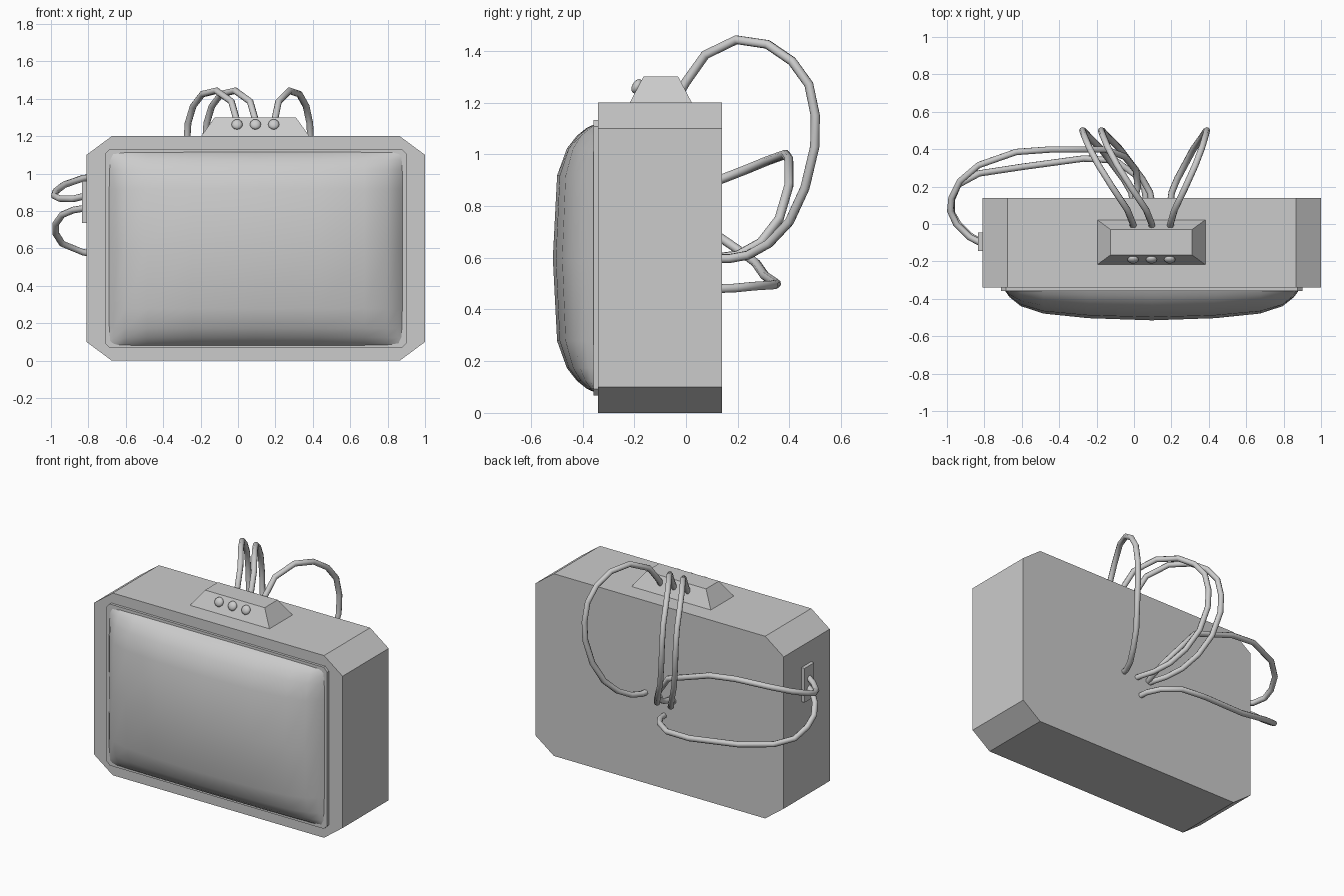
import bpy, bmesh, math
from mathutils import Vector

if "Cube" in bpy.data.objects:
    bpy.data.objects.remove(bpy.data.objects["Cube"])

CX, CZ = 0.095, 0.6  # centre of the cabinet front


def make(name, bm, angle=None):
    bmesh.ops.recalc_face_normals(bm, faces=bm.faces)
    me = bpy.data.meshes.new(name)
    bm.to_mesh(me)
    bm.free()
    ob = bpy.data.objects.new(name, me)
    bpy.context.collection.objects.link(ob)
    if angle:
        shade(ob, angle)
    return ob


def shade(ob, angle):
    bpy.ops.object.select_all(action='DESELECT')
    ob.select_set(True)
    bpy.context.view_layer.objects.active = ob
    bpy.ops.object.shade_smooth_by_angle(angle=math.radians(angle))


def loft(name, loops):
    """Closed solid through a list of equal-length loops."""
    bm = bmesh.new()
    rings = [[bm.verts.new(p) for p in loop] for loop in loops]
    for a, b in zip(rings, rings[1:]):
        for i in range(len(a)):
            j = (i + 1) % len(a)
            bm.faces.new((a[i], a[j], b[j], b[i]))
    bm.faces.new(rings[0])
    bm.faces.new(rings[-1])
    return make(name, bm)


def cut_rect(hw, hh, cx, cz, y):
    """Rectangle in the XZ plane with chamfered corners."""
    pts = [(hw, cz - hh), (hw, hh - cz), (hw - cx, hh), (cx - hw, hh),
           (-hw, hh - cz), (-hw, cz - hh), (cx - hw, -hh), (hw - cx, -hh)]
    pts = [(hw, -(hh - cz)), (hw, hh - cz), (hw - cx, hh), (-(hw - cx), hh),
           (-hw, hh - cz), (-hw, -(hh - cz)), (-(hw - cx), -hh), (hw - cx, -hh)]
    return [(CX + x, y, CZ + z) for x, z in pts]


def rect(x0, x1, y0, y1, z):
    return [(x0, y0, z), (x1, y0, z), (x1, y1, z), (x0, y1, z)]


# cabinet with chamfered corners, thin raised rim
loft("cabinet", [cut_rect(0.905, 0.6, 0.135, 0.1, y) for y in (-0.34, 0.14)])
loft("screen_rim", [cut_rect(0.805, 0.532, 0.025, 0.025, -0.33),
                    cut_rect(0.805, 0.532, 0.025, 0.025, -0.357)])

# bulging screen: product of a horizontal and a vertical profile
px = [(0, 0), (0.03, 0.25), (0.09, 0.54), (0.21, 0.78), (0.45, 0.93), (0.79, 1)]
pz = [(0, 0), (0.015, 0.2), (0.045, 0.43), (0.095, 0.67), (0.2, 0.9), (0.52, 1)]


def mirrored(profile):
    half = profile[-1][0]
    left = [(d - half, h) for d, h in profile]
    return left + [(-d, h) for d, h in reversed(left[:-1])]


bm = bmesh.new()
grid = [[bm.verts.new((CX + x, -0.35 - 0.165 * hx * hz, CZ - 0.002 + z))
         for z, hz in mirrored(pz)] for x, hx in mirrored(px)]
for a, b in zip(grid, grid[1:]):
    for i in range(len(a) - 1):
        bm.faces.new((a[i], b[i], b[i + 1], a[i + 1]))
border = [e for e in bm.edges if e.is_boundary]
bmesh.ops.contextual_create(bm, geom=border)
screen = make("screen", bm, 60)

# control box on top
loft("control_box", [rect(-0.2, 0.385, -0.22, 0.025, 1.195),
                     rect(-0.125, 0.31, -0.165, -0.03, 1.3)])

# three domed buttons on the sloping front
for i in range(3):
    bm = bmesh.new()
    bmesh.ops.create_uvsphere(bm, u_segments=12, v_segments=8, radius=0.03)
    bmesh.ops.scale(bm, vec=(1, 1, 0.6), verts=bm.verts)
    b = make("button_%d" % (i + 1), bm, 60)
    b.location = (-0.005 + 0.098 * i, -0.19, 1.263)
    b.rotation_euler = (math.radians(62), 0, 0)

# socket plate on the left side
loft("socket_plate", [rect(-0.833, -0.805, -0.145, -0.045, z) for z in (0.735, 0.96)])


def cable(name, pts):
    cu = bpy.data.curves.new(name, 'CURVE')
    cu.dimensions = '3D'
    cu.bevel_depth = 0.018
    cu.bevel_resolution = 2
    cu.use_fill_caps = True
    sp = cu.splines.new('POLY')
    sp.points.add(len(pts) - 1)
    for p, co in zip(sp.points, pts):
        p.co = (*co, 1)
    ob = bpy.data.objects.new(name, cu)
    bpy.context.collection.objects.link(ob)
    bpy.ops.object.select_all(action='DESELECT')
    ob.select_set(True)
    bpy.context.view_layer.objects.active = ob
    bpy.ops.object.convert(target='MESH')
    shade(bpy.context.object, 50)


# three cables looping from the control box to the back: (sideways, y, z)
loop = [(0, -0.03, 1.23), (0, 0.0, 1.28), (-0.03, 0.075, 1.385), (-0.11, 0.195, 1.443),
        (-0.185, 0.315, 1.425), (-0.235, 0.41, 1.36), (-0.262, 0.475, 1.27),
        (-0.27, 0.5, 1.15), (-0.265, 0.498, 1.03), (-0.23, 0.46, 0.87),
        (-0.17, 0.4, 0.74), (-0.11, 0.32, 0.655), (-0.05, 0.24, 0.61),
        (-0.01, 0.17, 0.597), (0, 0.12, 0.597)]
for i, s in enumerate((1, 1, -0.72)):
    x0 = -0.005 + 0.1 * i
    cable("top_cable_%d" % (i + 1), [(x0 + s * d, y, z) for d, y, z in loop])

# two cables from the side socket round to the back
cable("side_cable_upper", [
    (-0.82, -0.1, 0.88), (-0.88, -0.07, 0.865), (-0.95, 0.0, 0.865), (-0.982, 0.07, 0.88),
    (-0.975, 0.14, 0.905), (-0.93, 0.23, 0.94), (-0.83, 0.315, 0.975), (-0.63, 0.385, 1.0),
    (-0.45, 0.398, 0.98), (-0.15, 0.398, 0.88), (-0.05, 0.36, 0.75), (0.01, 0.29, 0.66),
    (0.02, 0.2, 0.61), (0.0, 0.12, 0.6)])
cable("side_cable_lower", [
    (-0.82, -0.1, 0.815), (-0.88, -0.06, 0.805), (-0.94, 0.0, 0.78), (-0.975, 0.06, 0.73),
    (-0.975, 0.13, 0.68), (-0.94, 0.21, 0.625), (-0.83, 0.27, 0.58), (-0.6, 0.305, 0.53),
    (-0.27, 0.35, 0.5), (-0.1, 0.34, 0.495), (0.01, 0.26, 0.49), (0.055, 0.19, 0.483),
    (0.065, 0.12, 0.48)])
